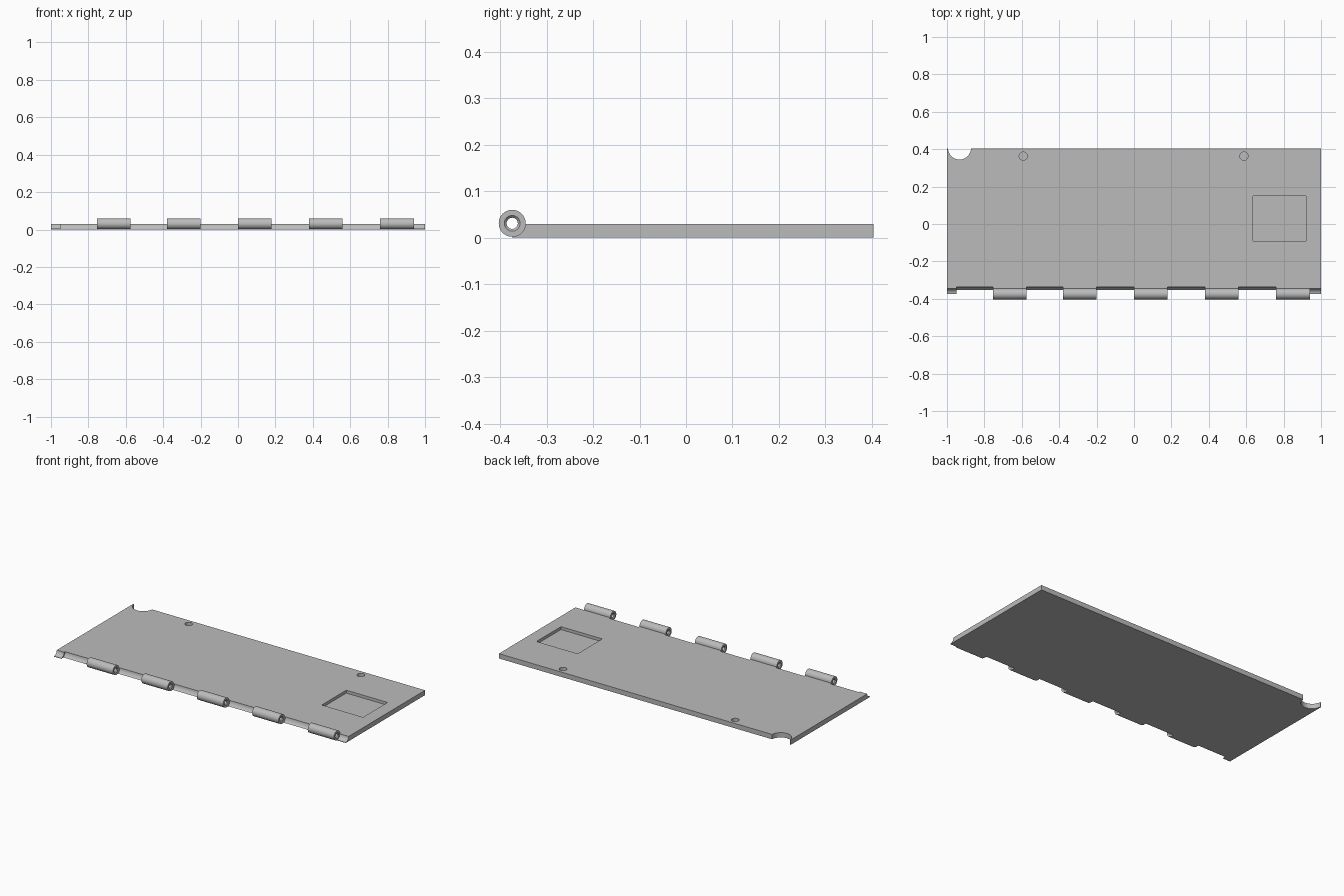
import bpy, bmesh, math
from mathutils import Matrix

if "Cube" in bpy.data.objects:
    bpy.data.objects.remove(bpy.data.objects["Cube"])

AXIS_Y, AXIS_Z = -0.374, 0.031      # hinge axis
THICK, BACK = 0.03, 0.403

grey = bpy.data.materials.new("plain grey")
grey.diffuse_color = (0.5, 0.5, 0.5, 1)
grey.use_nodes = True
grey.node_tree.nodes["Principled BSDF"].inputs["Base Color"].default_value = grey.diffuse_color


def make(name, bm):
    bmesh.ops.recalc_face_normals(bm, faces=bm.faces)
    mesh = bpy.data.meshes.new(name)
    bm.to_mesh(mesh)
    bm.free()
    obj = bpy.data.objects.new(name, mesh)
    bpy.context.collection.objects.link(obj)
    mesh.materials.append(grey)
    return obj


def box(name, x0, x1, y0, y1, z0, z1):
    bm = bmesh.new()
    m = Matrix.Translation(((x0 + x1) / 2, (y0 + y1) / 2, (z0 + z1) / 2)) @ \
        Matrix.Diagonal((x1 - x0, y1 - y0, z1 - z0, 1))
    bmesh.ops.create_cube(bm, size=1, matrix=m)
    return make(name, bm)


def cylinder(name, r, length, centre, along_x=False):
    bm = bmesh.new()
    m = Matrix.Translation(centre)
    if along_x:
        m = m @ Matrix.Rotation(math.pi / 2, 4, 'Y')
    bmesh.ops.create_cone(bm, cap_ends=True, segments=48, radius1=r, radius2=r,
                          depth=length, matrix=m)
    return make(name, bm)


def cut(target, cutter):
    mod = target.modifiers.new("cut", 'BOOLEAN')
    mod.operation, mod.solver, mod.object = 'DIFFERENCE', 'EXACT', cutter
    bpy.context.view_layer.objects.active = target
    bpy.ops.object.modifier_apply(modifier=mod.name)
    bpy.data.objects.remove(cutter)


def smooth(obj):
    bpy.ops.object.select_all(action='DESELECT')
    obj.select_set(True)
    bpy.context.view_layer.objects.active = obj
    bpy.ops.object.shade_smooth_by_angle(angle=math.radians(25))


# Flat leaf with a cradle along the front for the barrels
plate = box("hinge_plate", -1, 1, AXIS_Y, BACK, 0, THICK)
cut(plate, cylinder("cradle_cutter", 0.0285, 2.2, (0, AXIS_Y, AXIS_Z), True))

# Wider clearance coves between barrels
for x0, x1 in ((-0.95, -0.755), (-0.575, -0.38), (-0.2, 0), (0.18, 0.38), (0.56, 0.76)):
    cut(plate, cylinder("cove_cutter", 0.038, x1 - x0,
                        ((x0 + x1) / 2, AXIS_Y, AXIS_Z), True))

# Rounded corner notch, two blind holes and a shallow rectangular pocket
cut(plate, cylinder("notch_cutter", 0.0615, 0.2, (-0.933, 0.406, 0)))
for x in (-0.592, 0.588):
    cut(plate, cylinder("hole_cutter", 0.022, 0.04, (x, 0.363, 0.03)))
cut(plate, box("pocket_cutter", 0.637, 0.92, -0.09, 0.15, 0.012, 0.05))
smooth(plate)

# Hollow barrels with chamfered bores
SEG = 48
for i, (x0, x1) in enumerate(((-0.755, -0.575), (-0.38, -0.2), (0, 0.18),
                              (0.38, 0.56), (0.76, 0.94))):
    profile = [(x0, 0.029), (x1, 0.029), (x1, 0.017), (x1 - 0.005, 0.012),
               (x0 + 0.005, 0.012), (x0, 0.017)]
    bm = bmesh.new()
    rings = []
    for k in range(SEG):
        a = 2 * math.pi * k / SEG
        rings.append([bm.verts.new((x, AXIS_Y + r * math.cos(a), AXIS_Z + r * math.sin(a)))
                      for x, r in profile])
    n = len(profile)
    for k in range(SEG):
        a, b = rings[k], rings[(k + 1) % SEG]
        for j in range(n):
            bm.faces.new((a[j], a[(j + 1) % n], b[(j + 1) % n], b[j]))
    smooth(make(f"hinge_barrel_{i + 1}", bm))
